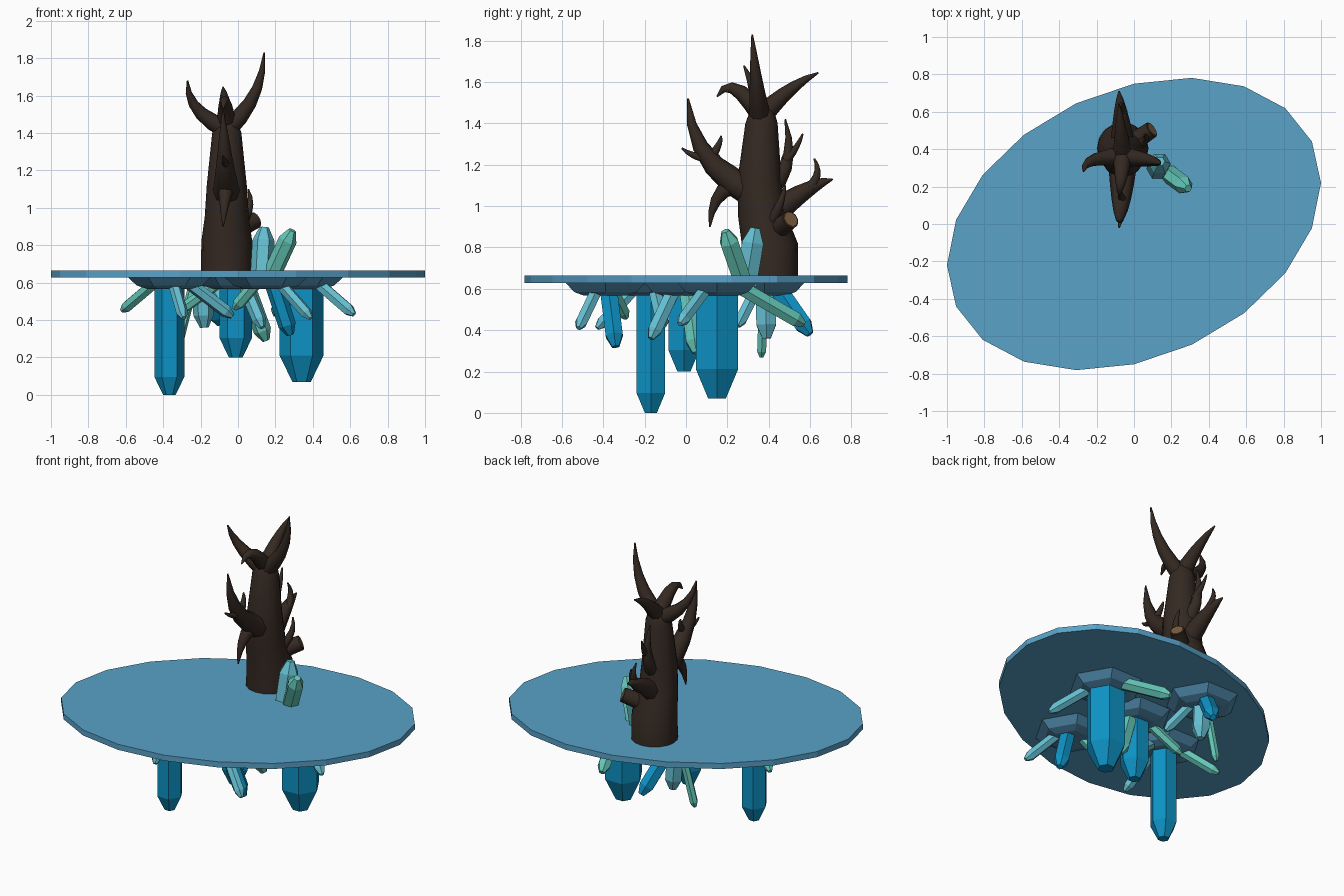
import bpy, bmesh, math
from mathutils import Vector

if "Cube" in bpy.data.objects:
    bpy.data.objects.remove(bpy.data.objects["Cube"])


def mat(name, *c):
    m = bpy.data.materials.new(name)
    m.diffuse_color = (*c, 1)
    m.use_nodes = True
    m.node_tree.nodes["Principled BSDF"].inputs["Base Color"].default_value = m.diffuse_color
    return m


SLAB = mat("slab_blue", .10, .36, .58)
BASE = mat("base_blue", .08, .26, .42)
BLUE = mat("deep_blue", .004, .29, .56)
CYAN = mat("cyan", .13, .52, .64)
GREEN = mat("teal_green", .13, .57, .48)
BARK = mat("bark", .035, .022, .016)
WOOD = mat("cut_wood", .20, .11, .05)


def loft(name, rings, m, smooth=False):
    """Skin a list of equal-sized point rings and cap both ends."""
    bm = bmesh.new()
    vs = [[bm.verts.new(p) for p in r] for r in rings]
    n = len(vs[0])
    for a, b in zip(vs, vs[1:]):
        for i in range(n):
            j = (i + 1) % n
            bm.faces.new((a[i], a[j], b[j], b[i]))
    bm.faces.new(vs[0][::-1])
    bm.faces.new(vs[-1])
    bmesh.ops.recalc_face_normals(bm, faces=bm.faces)
    me = bpy.data.meshes.new(name)
    bm.to_mesh(me)
    bm.free()
    me.materials.append(m)
    ob = bpy.data.objects.new(name, me)
    bpy.context.collection.objects.link(ob)
    if smooth:
        bpy.ops.object.select_all(action='DESELECT')
        bpy.context.view_layer.objects.active = ob
        ob.select_set(True)
        bpy.ops.object.shade_smooth_by_angle(angle=math.radians(50))


def tube(name, pts, radii, m, n=8, smooth=True):
    """Tapered tube following a path, one radius per point."""
    P = [Vector(p) for p in pts]
    rings = []
    for i, p in enumerate(P):
        t = (P[min(i + 1, len(P) - 1)] - P[max(i - 1, 0)]).normalized()
        u = Vector((1, 0, 0)) - t * t.x
        if u.length < 0.3:
            u = Vector((0, 1, 0)) - t * t.y
        u.normalize()
        v = t.cross(u)
        rings.append([p + radii[i] * (math.cos(a) * u + math.sin(a) * v)
                      for a in (2 * math.pi * k / n for k in range(n))])
    loft(name, rings, m, smooth)


def crystal(name, a, b, r, m):
    """Six-sided shaft from a, ending in a blunt point at b."""
    a, b = Vector(a), Vector(b)
    neck = b - (b - a).normalized() * r * 1.2
    tube(name, [a, neck, b], [r, r, r * 0.42], m, 6, False)


def limb(name, p0, p1, p2, r):
    """Branch bent through p1, thinning to a point."""
    p0, p1, p2 = Vector(p0), Vector(p1), Vector(p2)
    q = p1 * 2 - (p0 + p2) / 2
    ts = [k / 5 for k in range(6)]
    tube(name, [p0 * (1 - t) ** 2 + q * 2 * t * (1 - t) + p2 * t * t for t in ts],
         [r * (1 - t) ** 0.85 + .004 for t in ts], BARK)


# Slanted oval slab
def oval(z):
    return [(math.cos(t), .22 * math.cos(t) + .75 * math.sin(t), z)
            for t in (math.pi * k / 10 for k in range(20))]


loft("slab", [oval(.628), oval(.664)], SLAB)


# Cluster: hexagonal base with small crystals fanning out to the given tips
def cluster(name, x, y, *tips):
    tube(name + "_base", [(x, y, .632), (x, y, .585), (x, y, .567)],
         [.225, .175, .12], BASE, 6, False)
    for i, (m, r, tx, ty, tz) in enumerate(tips):
        start = (x + .3 * (tx - x), y + .3 * (ty - y), .6)
        crystal(f"{name}_crystal_{i}", start, (tx, ty, tz), r, m)


cluster("right", .34, .15, (BLUE, .118, .34, .15, .07),
        (CYAN, .034, .62, -.03, .43), (GREEN, .04, .20, .57, .43))
cluster("left", -.367, -.17, (BLUE, .08, -.367, -.17, 0), (GREEN, .032, -.62, .03, .45),
        (CYAN, .032, -.29, -.43, .41), (CYAN, .035, -.03, -.11, .42))
cluster("middle", -.012, -.01, (BLUE, .087, -.012, -.01, .2), (CYAN, .038, .13, -.17, .36),
        (GREEN, .048, .15, .05, .29), (GREEN, .03, -.31, .06, .45))
cluster("front", .15, -.39, (BLUE, .048, .28, -.34, .32),
        (GREEN, .034, -.02, -.29, .46), (CYAN, .032, .39, -.52, .41))
cluster("back", -.2, .38, (BLUE, .048, -.1, .6, .38), (CYAN, .055, -.18, .39, .36),
        (GREEN, .025, -.32, .365, .27), (CYAN, .032, -.03, .25, .42))

# Crystals standing on the slab beside the tree
crystal("standing_crystal_tall", (.125, .29, .62), (.14, .335, .895), .06, CYAN)
crystal("standing_crystal_leaning", (.17, .28, .62), (.29, .19, .88), .05, GREEN)

# Trunk: height, centre y, radius
X = -.06
trunk = [(.64, .405, .138), (.82, .405, .136), (.95, .37, .118), (1.12, .355, .107),
         (1.40, .365, .078), (1.46, .368, .059), (1.49, .368, .03)]
loft("trunk", [[(X + r * math.cos(a), y + r * math.sin(a), z)
                for a in (math.pi * k / 8 for k in range(16))]
               for z, y, r in trunk], BARK, True)

# Crown branches at the sides
limb("crown_right", (X, .36, 1.42), (.085, .34, 1.6), (.14, .32, 1.83), .05)
limb("crown_left", (X, .36, 1.42), (-.22, .34, 1.53), (-.27, .28, 1.68), .05)


# Branches lying in the front-to-back plane: (y, z) of root, bend and tip
def flat(name, a, b, c, r):
    limb(name, (X, *a), (X - .01, *b), (X - .02, *c), r)


flat("crown_back", (.36, 1.43), (.50, 1.56), (.64, 1.645), .05)
flat("crown_front", (.38, 1.42), (.24, 1.565), (.15, 1.53), .05)
flat("front_branch", (.34, 1.06), (.10, 1.24), (.01, 1.52), .075)
flat("front_twig", (.12, 1.23), (.04, 1.245), (-.02, 1.28), .022)
flat("inner_twig", (.11, 1.22), (.155, 1.29), (.17, 1.34), .022)
flat("drooping_branch", (.28, 1.12), (.16, 1.05), (.115, .90), .05)
flat("back_branch", (.40, 1.08), (.49, 1.22), (.48, 1.42), .045)
flat("back_twig", (.48, 1.22), (.53, 1.28), (.565, 1.35), .02)
flat("low_branch", (.40, .95), (.58, 1.075), (.71, 1.13), .065)
flat("low_twig", (.60, 1.09), (.635, 1.16), (.62, 1.23), .022)
limb("side_twig", (0, .40, .90), (.06, .45, 1.0), (.055, .48, 1.10), .03)

# Sawn-off stub with pale cut face
a, b = Vector((-.03, .42, .87)), Vector((.095, .505, .935))
d = (b - a).normalized()
tube("cut_stub", [a, b], [.052, .045], BARK, 10)
tube("cut_face", [b - d * .01, b + d * .003], [.036, .036], WOOD, 10)
